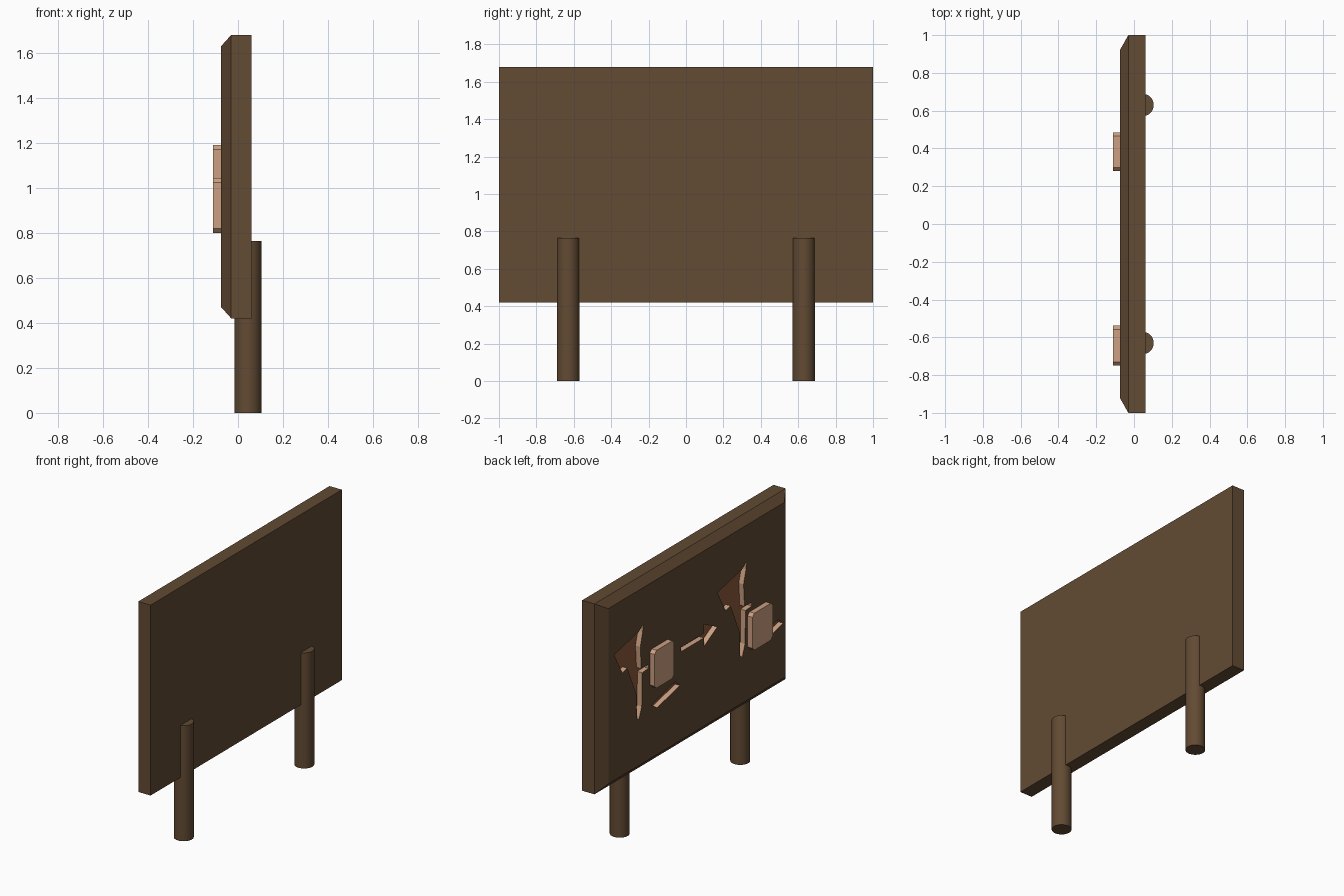
import bpy, bmesh

cube = bpy.data.objects.get("Cube")
if cube:
    bpy.data.objects.remove(cube, do_unlink=True)

BACK, EDGE, FACE, FLOOR, RAISED = 0.06, -0.03, -0.075, -0.11 + 0.07, -0.11


def material(name, rgb):
    mat = bpy.data.materials.new(name)
    mat.use_nodes = True
    mat.diffuse_color = (*rgb, 1)
    mat.node_tree.nodes["Principled BSDF"].inputs["Base Color"].default_value = (*rgb, 1)
    return mat


wood = material("brown wood", (0.122, 0.069, 0.033))
cut_wood = material("pale cut wood", (0.61, 0.352, 0.223))
carved = material("carved floor", (0.262, 0.105, 0.047))


def loft(bm, rings):
    """Solid through matching rings of (x, outline in y and z)."""
    loops = [[bm.verts.new((x, y, z)) for y, z in pts] for x, pts in rings]
    for a, b in zip(loops, loops[1:]):
        for i in range(len(a)):
            j = (i + 1) % len(a)
            bm.faces.new((a[i], a[j], b[j], b[i]))
    bm.faces.new(loops[0])
    bm.faces.new(loops[-1])


def add_object(name, bm, *mats):
    bmesh.ops.recalc_face_normals(bm, faces=bm.faces[:])
    mesh = bpy.data.meshes.new(name)
    bm.to_mesh(mesh)
    bm.free()
    obj = bpy.data.objects.new(name, mesh)
    bpy.context.collection.objects.link(obj)
    for mat in mats:
        mesh.materials.append(mat)
    return obj


def rectangle(y0, y1, z0, z1):
    return [(y0, z0), (y1, z0), (y1, z1), (y0, z1)]


# Board with a chamfered front
bm = bmesh.new()
full = rectangle(-1, 1, 0.42, 1.68)
inset = rectangle(-0.92, 0.92, 0.47, 1.63)
loft(bm, [(BACK, full), (EDGE, full), (FACE, inset)])
board = add_object("board", bm, wood, cut_wood, carved)

# Carved shapes: two pairs of abstract marks and an arrow
mark = [(0.555, 1.39), (0.6, 1.355), (0.858, 1.3), (0.774, 1.15), (0.72, 1.16),
        (0.625, 0.95), (0.62, 0.79), (0.6, 0.775), (0.57, 0.85), (0.565, 1.07),
        (0.5, 1.075), (0.5, 1.1), (0.575, 1.1), (0.585, 1.25), (0.56, 1.34)]
bar = [(0.47, 0.82), (0.22, 0.88), (0.17, 0.835), (0.41, 0.78)]
arrow = [(0.16, 1.085), (-0.08, 1.085), (-0.08, 1.144), (-0.22, 1.074),
         (-0.08, 0.998), (-0.08, 1.055), (0.16, 1.055)]
bm = bmesh.new()
outlines = [arrow]
for shift in (0, -1.08):
    outlines += [[(y + shift, z) for y, z in shape] for shape in (mark, bar)]
for outline in outlines:
    loft(bm, [(FACE - 0.05, outline), (FLOOR, outline)])
cutter = add_object("carving_cutter", bm)
cutter.hide_render = True

mod = board.modifiers.new("carving", 'BOOLEAN')
mod.operation = 'DIFFERENCE'
mod.solver = 'EXACT'
mod.object = cutter
bpy.context.view_layer.update()
evaluated = board.evaluated_get(bpy.context.evaluated_depsgraph_get())
mesh = bpy.data.meshes.new_from_object(evaluated)
board.modifiers.clear()
board.data = mesh
bpy.data.objects.remove(cutter, do_unlink=True)
mesh.materials.clear()
for mat in (wood, cut_wood, carved):
    mesh.materials.append(mat)

# Recess walls are pale, recess floors are mid brown
for face in mesh.polygons:
    x, y, z = face.center
    face.material_index = 0
    if abs(x - FLOOR) < 0.002 and abs(face.normal.x) > 0.9:
        face.material_index = 2
    elif FACE + 0.002 < x < FLOOR and abs(y) < 0.93 and 0.5 < z < 1.6:
        face.material_index = 1

# Raised plates with clipped corners
for name, y0, y1, z0, z1 in (("left_plate", 0.28, 0.485, 0.94, 1.19),
                             ("right_plate", -0.75, -0.538, 0.8, 1.045)):
    c = 0.02
    outline = [(y0 + c, z0), (y1 - c, z0), (y1, z0 + c), (y1, z1 - c),
               (y1 - c, z1), (y0 + c, z1), (y0, z1 - c), (y0, z0 + c)]
    bm = bmesh.new()
    loft(bm, [(FLOOR, outline), (RAISED, outline)])
    add_object(name, bm, cut_wood)

# Round posts
for name, y in (("post_a", 0.63), ("post_b", -0.63)):
    bpy.ops.mesh.primitive_cylinder_add(vertices=32, radius=0.06, depth=0.765,
                                        location=(0.044, y, 0.3825))
    post = bpy.context.object
    post.name = name
    post.data.materials.append(wood)
    bpy.ops.object.shade_smooth_by_angle()
